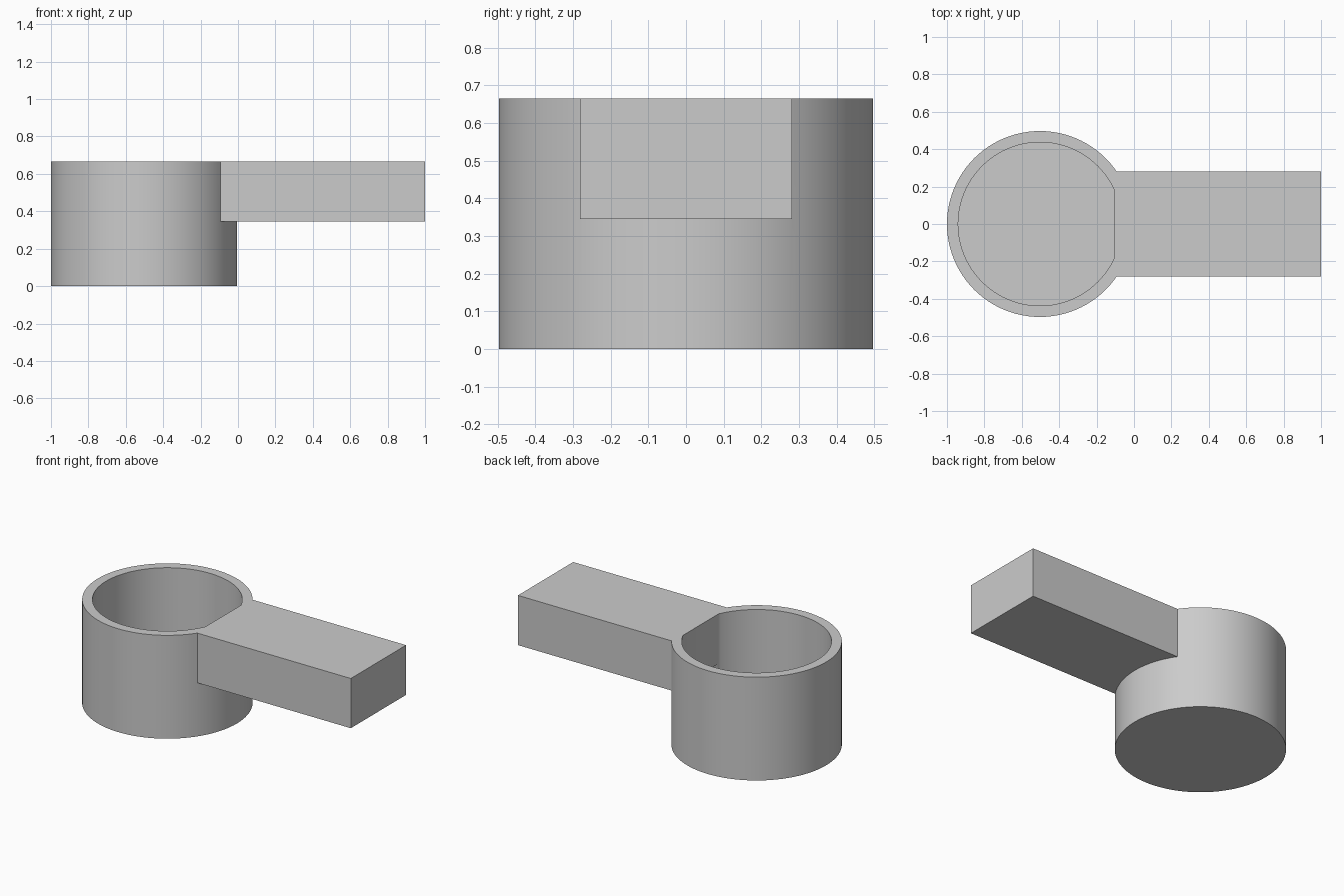
import bpy, bmesh
from math import radians
from mathutils import Matrix

cube = bpy.data.objects.get("Cube")
if cube:
    bpy.data.objects.remove(cube)

HEIGHT, RADIUS, WALL, FLOOR = 0.665, 0.497, 0.06, 0.06
CUP_X = RADIUS - 1
HANDLE_START, HANDLE_HALF_WIDTH, HANDLE_BOTTOM = -0.105, 0.281, 0.345

grey = bpy.data.materials.new("plain grey")
grey.use_nodes = True
colour = (0.6, 0.6, 0.6, 1)
grey.diffuse_color = colour
grey.node_tree.nodes["Principled BSDF"].inputs["Base Color"].default_value = colour


def make_object(name, bm):
    bmesh.ops.recalc_face_normals(bm, faces=bm.faces)
    mesh = bpy.data.meshes.new(name)
    bm.to_mesh(mesh)
    bm.free()
    mesh.materials.append(grey)
    obj = bpy.data.objects.new(name, mesh)
    bpy.context.collection.objects.link(obj)
    return obj


# Hollow cup: a solid cylinder whose top is inset and pushed down to the floor
bm = bmesh.new()
bmesh.ops.create_cone(bm, cap_ends=True, segments=96, radius1=RADIUS, radius2=RADIUS,
                      depth=HEIGHT, matrix=Matrix.Translation((CUP_X, 0, HEIGHT / 2)))
top = max(bm.faces, key=lambda f: f.calc_center_median().z)
bmesh.ops.inset_region(bm, faces=[top], thickness=WALL, use_even_offset=True)
well = bmesh.ops.extrude_face_region(bm, geom=[top])
bottom = [v for v in well["geom"] if isinstance(v, bmesh.types.BMVert)]
bmesh.ops.translate(bm, verts=bottom, vec=(0, 0, FLOOR - HEIGHT))
if top.is_valid:
    bmesh.ops.delete(bm, geom=[top], context='FACES_ONLY')
cup = make_object("cup_with_handle", bm)

# Square handle, flush with the rim and cutting slightly into the bowl
bm = bmesh.new()
length, thick = 1 - HANDLE_START, HEIGHT - HANDLE_BOTTOM
place = Matrix.Translation(((1 + HANDLE_START) / 2, 0, HANDLE_BOTTOM + thick / 2))
bmesh.ops.create_cube(bm, size=1, matrix=place @ Matrix.Diagonal(
    (length, 2 * HANDLE_HALF_WIDTH, thick, 1)))
handle = make_object("handle", bm)

# Join both into one solid
union = cup.modifiers.new("join handle", 'BOOLEAN')
union.operation = 'UNION'
union.solver = 'EXACT'
union.object = handle
bpy.ops.object.select_all(action='DESELECT')
cup.select_set(True)
bpy.context.view_layer.objects.active = cup
bpy.ops.object.modifier_apply(modifier=union.name)
bpy.data.objects.remove(handle)
bpy.ops.object.shade_smooth_by_angle(angle=radians(30))
